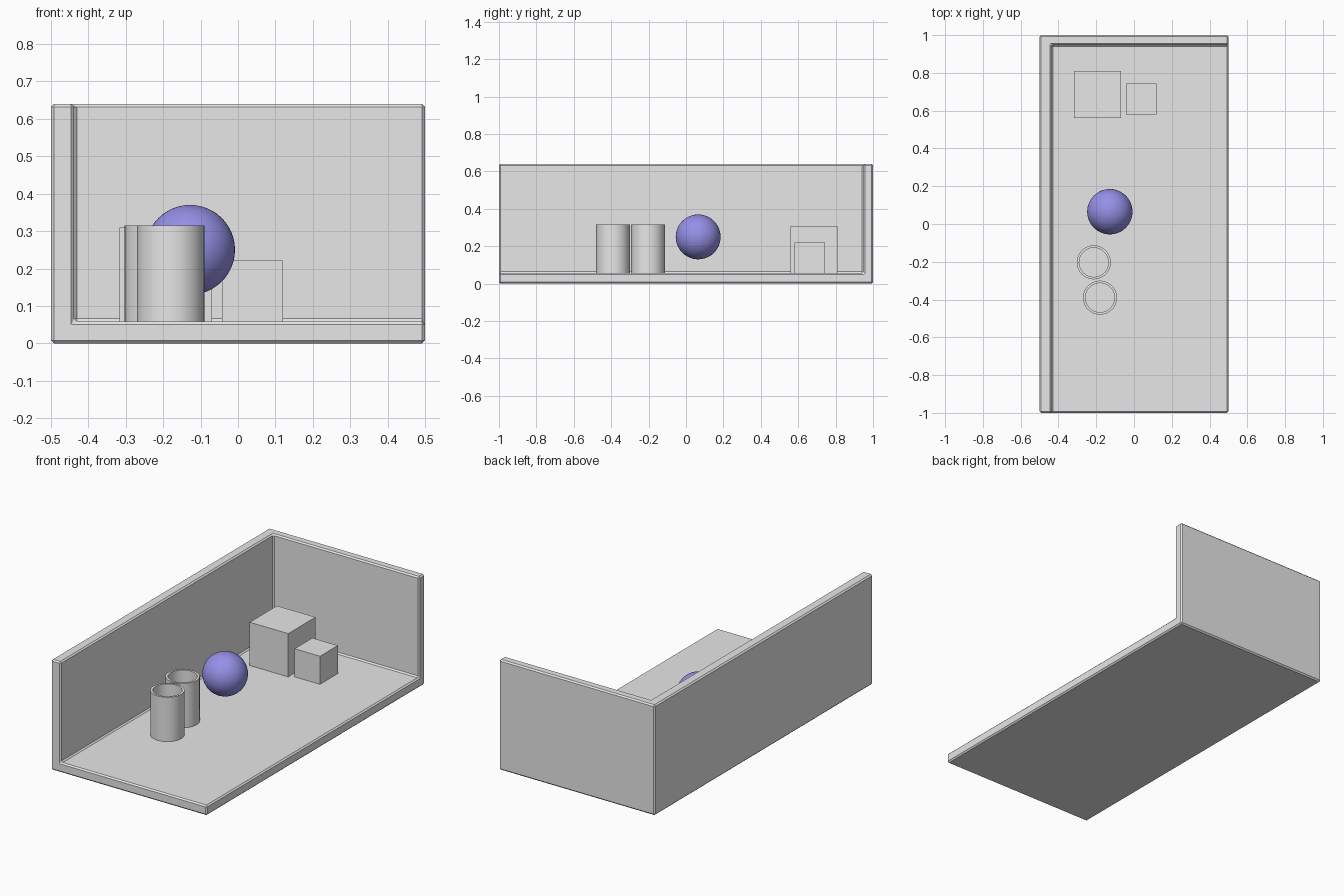
import bpy, bmesh
from math import radians
from mathutils import Matrix, Vector

default = bpy.data.objects.get("Cube")
if default:
    bpy.data.objects.remove(default, do_unlink=True)


def material(name, rgb):
    mat = bpy.data.materials.new(name)
    mat.use_nodes = True
    mat.diffuse_color = (*rgb, 1)
    mat.node_tree.nodes["Principled BSDF"].inputs["Base Color"].default_value = (*rgb, 1)
    return mat


grey = material("light grey", (0.8, 0.8, 0.8))
violet = material("violet blue", (0.3, 0.28, 0.8))


def add_object(name, bm, mat):
    mesh = bpy.data.meshes.new(name)
    bm.to_mesh(mesh)
    bm.free()
    obj = bpy.data.objects.new(name, mesh)
    bpy.context.collection.objects.link(obj)
    mesh.materials.append(mat)
    return obj


def box(name, low, high, mat=grey):
    low, high = Vector(low), Vector(high)
    bm = bmesh.new()
    place = Matrix.Translation((low + high) / 2) @ Matrix.Diagonal((*(high - low), 1))
    bmesh.ops.create_cube(bm, size=1, matrix=place)
    return add_object(name, bm, mat)


def smooth(obj, angle):
    bpy.ops.object.select_all(action="DESELECT")
    bpy.context.view_layer.objects.active = obj
    obj.select_set(True)
    bpy.ops.object.shade_smooth_by_angle(angle=radians(angle))


# Room corner: one block hollowed out to leave floor, side wall and back wall
FLOOR = 0.058
room = box("room_shell", (-0.5, -1, 0), (0.5, 1, 0.64))
cutter = box("room_cutter", (-0.438, -1.5, FLOOR), (1, 0.948, 1))
cutter.hide_render = True
cutter.hide_set(True)
hollow = room.modifiers.new("hollow", "BOOLEAN")
hollow.operation = "DIFFERENCE"
hollow.solver = "EXACT"
hollow.object = cutter
edges = room.modifiers.new("soft_edges", "BEVEL")
edges.width = 0.008
edges.segments = 1
edges.limit_method = "ANGLE"

# Cubes on the floor
box("large_cube", (-0.317, 0.56, FLOOR), (-0.07, 0.81, 0.309))
box("small_cube", (-0.043, 0.58, FLOOR), (0.12, 0.743, 0.221))


# Cups: a lathed wall with a hollow inside
def cup(name, x, y):
    profile = [(0, FLOOR), (0.09, FLOOR), (0.09, 0.315), (0.077, 0.315),
               (0.077, 0.08), (0, 0.08)]
    bm = bmesh.new()
    verts = [bm.verts.new((r, 0, z)) for r, z in profile]
    lines = [bm.edges.new(pair) for pair in zip(verts, verts[1:])]
    bmesh.ops.spin(bm, geom=verts + lines, cent=(0, 0, 0), axis=(0, 0, 1),
                   angle=radians(360), steps=48)
    bmesh.ops.remove_doubles(bm, verts=bm.verts, dist=0.0001)
    bmesh.ops.recalc_face_normals(bm, faces=bm.faces)
    bmesh.ops.translate(bm, verts=bm.verts, vec=(x, y, 0))
    smooth(add_object(name, bm, grey), 40)


cup("rear_cup", -0.213, -0.203)
cup("front_cup", -0.18, -0.39)

# Floating ball
bm = bmesh.new()
bmesh.ops.create_uvsphere(bm, u_segments=48, v_segments=24, radius=0.12,
                          matrix=Matrix.Translation((-0.128, 0.065, 0.25)))
smooth(add_object("ball", bm, violet), 60)
